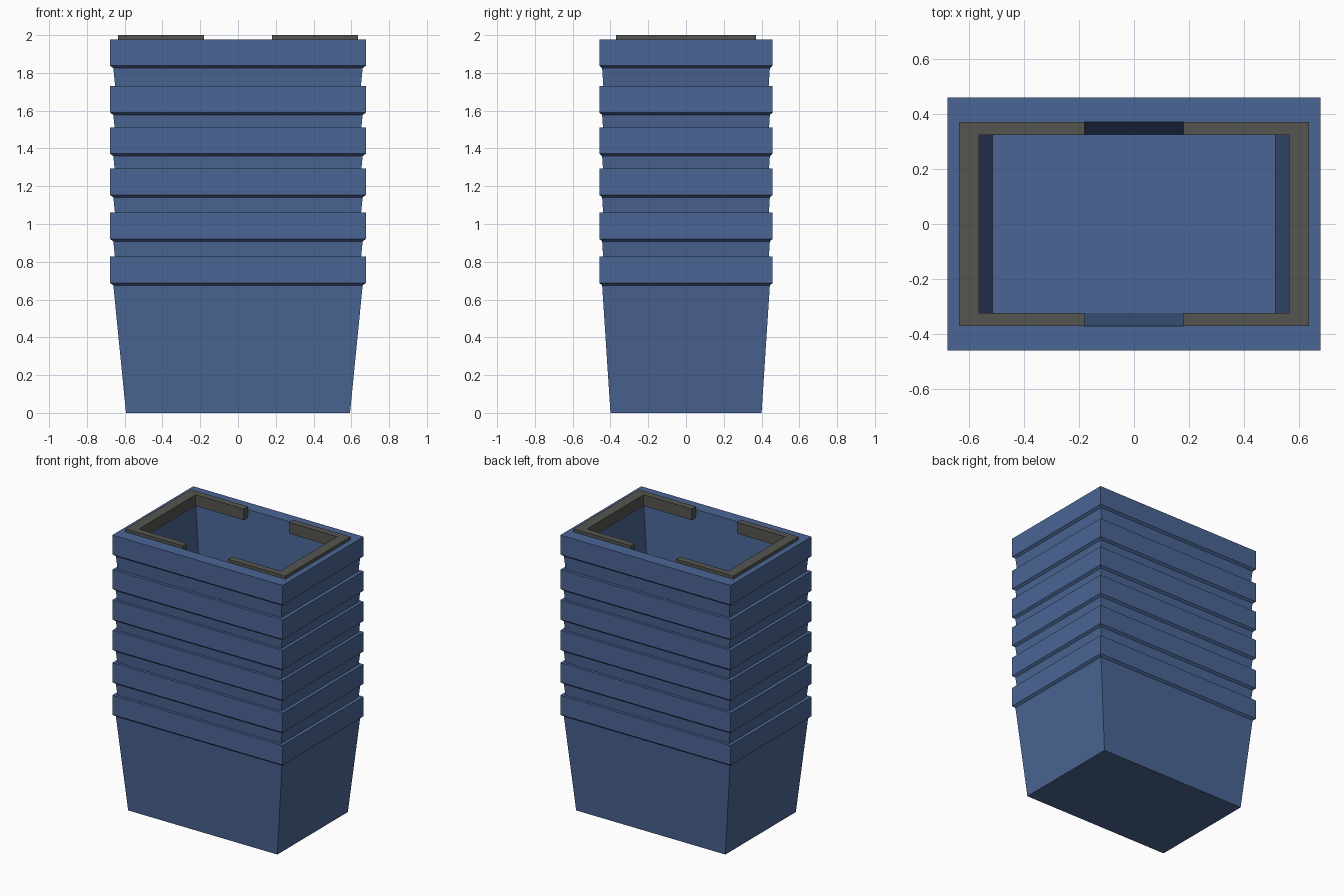
import bpy, bmesh

if "Cube" in bpy.data.objects:
    bpy.data.objects.remove(bpy.data.objects["Cube"])


def material(name, rgb):
    m = bpy.data.materials.new(name)
    m.diffuse_color = (*rgb, 1)
    m.use_nodes = True
    m.node_tree.nodes["Principled BSDF"].inputs["Base Color"].default_value = m.diffuse_color
    return m


blue = material("blue plastic", (0.07, 0.13, 0.295))
grey = material("dark grey", (0.09, 0.09, 0.08))


def make_object(name, bm, mat):
    bmesh.ops.recalc_face_normals(bm, faces=bm.faces)
    mesh = bpy.data.meshes.new(name)
    bm.to_mesh(mesh)
    bm.free()
    mesh.materials.append(mat)
    obj = bpy.data.objects.new(name, mesh)
    bpy.context.collection.objects.link(obj)
    return obj


# Crate section as (half x, half y, height): outer wall, lip, rim, inner wall, floor
SECTION = [(0.593, 0.40, 0), (0.66, 0.444, 0.675), (0.677, 0.459, 0.688),
           (0.677, 0.459, 0.828), (0.60, 0.37, 0.828), (0.514, 0.322, 0.04)]


def crate(name, top):
    bm = bmesh.new()
    rings = []
    for x, y, z in SECTION:
        rings.append([bm.verts.new((sx * x, sy * y, top - 0.828 + z))
                      for sx, sy in ((-1, -1), (1, -1), (1, 1), (-1, 1))])
    for a, b in zip(rings, rings[1:]):
        for i in range(4):
            j = (i + 1) % 4
            bm.faces.new((a[i], a[j], b[j], b[i]))
    bm.faces.new(rings[0])
    bm.faces.new(rings[-1])
    return make_object(name, bm, blue)


# Nested stack of crates
for n, top in enumerate((0.828, 1.061, 1.294, 1.512, 1.73, 1.978)):
    crate(f"crate_{n + 1}", top)


# U-shaped stacking brackets at both ends of the top crate
def bracket(name, side):
    outline = [(0.18, -0.37), (0.635, -0.37), (0.635, 0.37), (0.18, 0.37),
               (0.18, 0.322), (0.562, 0.322), (0.562, -0.322), (0.18, -0.322)]
    bm = bmesh.new()
    face = bm.faces.new([bm.verts.new((side * x, y, 1.92)) for x, y in outline])
    up = bmesh.ops.extrude_face_region(bm, geom=[face])["geom"]
    bmesh.ops.translate(bm, vec=(0, 0, 0.08),
                        verts=[v for v in up if isinstance(v, bmesh.types.BMVert)])
    # extrusion removes nothing here if the base face is kept; both caps stay closed
    return make_object(name, bm, grey)


bracket("bracket_right", 1)
bracket("bracket_left", -1)
